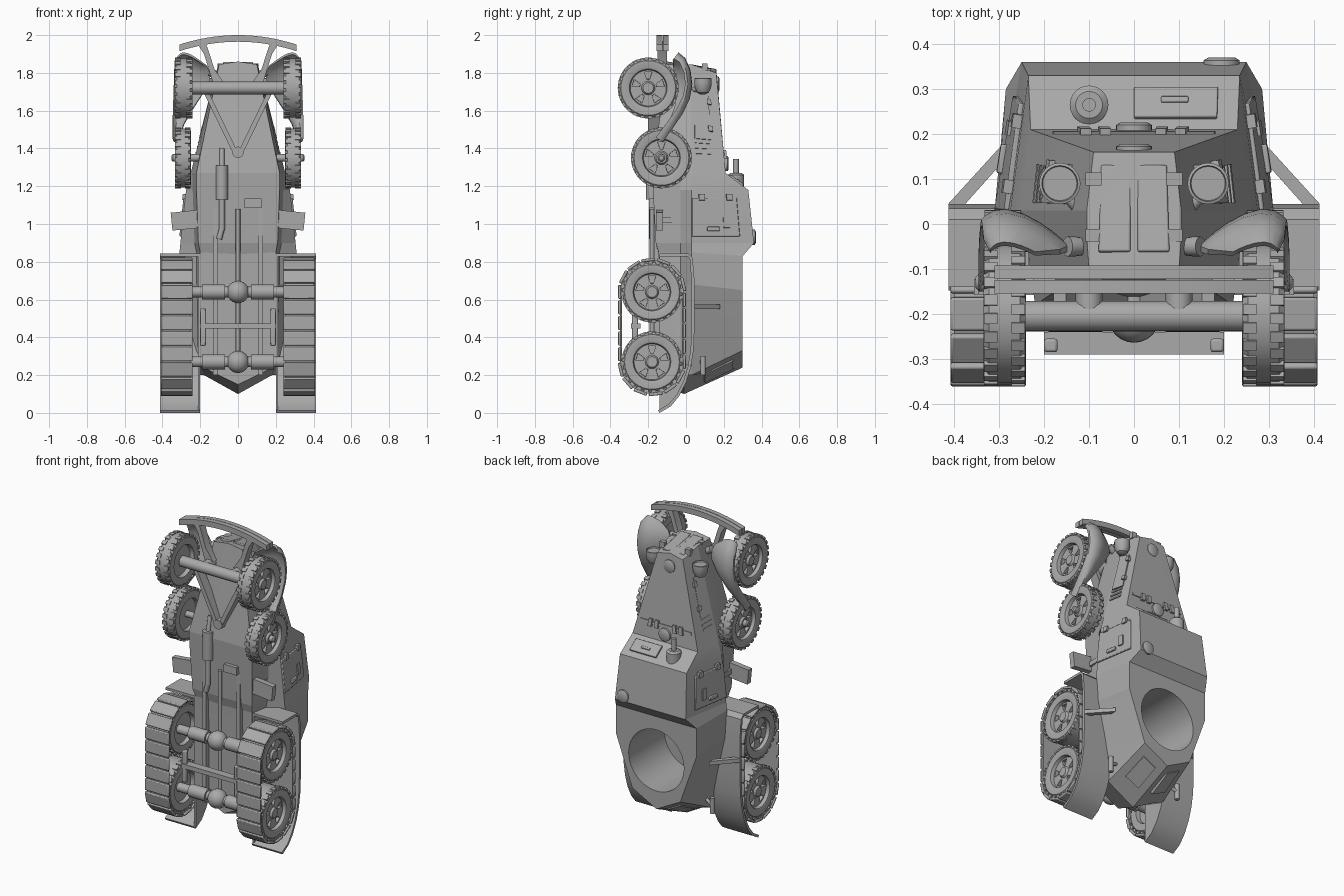
import bpy, bmesh, math
from mathutils import Vector as V, Matrix

cube = bpy.data.objects.get("Cube")
if cube:
    bpy.data.objects.remove(cube)

grey = bpy.data.materials.new("plain_grey")
grey.use_nodes = True
grey.diffuse_color = (0.4, 0.4, 0.4, 1)
grey.node_tree.nodes["Principled BSDF"].inputs["Base Color"].default_value = (0.4, 0.4, 0.4, 1)


def make(name, bm, mirror=False, bevel=0, sharp=0.6):
    """Finish a mesh: smooth with sharp edges, optional mirror and bevel."""
    bmesh.ops.recalc_face_normals(bm, faces=bm.faces)
    for f in bm.faces:
        f.smooth = True
    for e in bm.edges:
        e.smooth = e.calc_face_angle(0) < sharp
    me = bpy.data.meshes.new(name)
    bm.to_mesh(me)
    bm.free()
    me.materials.clear()
    me.materials.append(grey)
    ob = bpy.data.objects.new(name, me)
    bpy.context.collection.objects.link(ob)
    if bevel:
        mod = ob.modifiers.new("Bevel", 'BEVEL')
        mod.width, mod.segments = bevel, 2
    if mirror:
        ob.modifiers.new("Mirror", 'MIRROR')
    return ob


def loft_mesh(bm, rings, closed=False):
    vs = [[bm.verts.new(p) for p in r] for r in rings]
    n = len(vs[0])
    for a, b in zip(vs, vs[1:] + (vs[:1] if closed else [])):
        for i in range(n):
            bm.faces.new((a[i], a[(i + 1) % n], b[(i + 1) % n], b[i]))
    if not closed:
        bm.faces.new(vs[0])
        bm.faces.new(vs[-1])
    return vs


def loft(name, rings, mirror=False, closed=False, bevel=0):
    bm = bmesh.new()
    loft_mesh(bm, rings, closed)
    return make(name, bm, mirror, bevel)


def add_box(bm, c, s, rot=Matrix()):
    bmesh.ops.create_cube(bm, size=1, matrix=Matrix.Translation(c) @ rot.to_4x4() @ Matrix.Diagonal((*s, 1)))


def box(name, c, s, mirror=False, rot=Matrix(), bevel=0):
    bm = bmesh.new()
    add_box(bm, c, s, rot)
    return make(name, bm, mirror, bevel)


def lathe(name, prof, loc, axis, n=24, mirror=False):
    """Turn (radius, height) pairs round an axis."""
    q = V((0, 0, 1)).rotation_difference(V(axis))
    rings = [[V(loc) + q @ V((r * math.cos(2 * math.pi * i / n), r * math.sin(2 * math.pi * i / n), h))
              for i in range(n)] for r, h in prof]
    return loft(name, rings, mirror)


def rod(name, a, b, r, mirror=False, n=16):
    return lathe(name, [(r, 0), (r, (V(b) - V(a)).length)], a, V(b) - V(a), n, mirror)


def panel(name, face, u0, u1, v0, v1, t, mirror=False, bevel=0):
    """Plate lying on part of a four cornered face."""
    a, b, c, d = map(V, face)
    nrm = (b - a).cross(d - a).normalized()
    pts = [a.lerp(b, u).lerp(d.lerp(c, u), v) for u, v in ((u0, v0), (u1, v0), (u1, v1), (u0, v1))]
    return loft(name, [[p - nrm * .008 for p in pts], [p + nrm * t for p in pts]], mirror, bevel=bevel)


# Armoured hull: belly width and height, waist, top width and height, z of waist, top edge, top and belly centre
rows = [(.18, -.01, .2, .17, .3, .2, .33, .24, .1),
        (.2, -.14, .211, .181, .3, .248, .362, .281, .15),
        (.2, -.14, .31, .285, .3, .68, .65, .65, .67),
        (.2, -.145, .31, .285, .3, .85, .83, .83, .84),
        (.21, -.16, .305, .25, .36, .9, .9, .9, .9),
        (.22, -.175, .275, .235, .33, 1.18, 1.18, 1.18, 1.18),
        (.22, -.18, .25, .23, .21, 1.27, 1.27, 1.27, 1.27),
        (.1, -.1, .105, .09, .16, 1.845, 1.8, 1.82, 1.86)]
rings = []
for wb, yb, ww, wt, yt, zs, zt, zc, zb in rows:
    half = [(0, yb, zb), (wb, yb, zs), (min(wb + .02, ww), max(yb + .01, -.03), zs),
            (ww, .03, zs), (wt, yt, zt), (0, yt, zc)]
    rings.append(half + [(-x, y, z) for x, y, z in half[-2:0:-1]])
bm = bmesh.new()
vs = loft_mesh(bm, rings)
for ring in (vs[0], vs[-1]):
    bmesh.ops.connect_verts(bm, verts=[ring[0], ring[5]])
solid = make("hull_solid", bm)

# Round turret opening
cutter = rod("turret_cutter", (0, -.06, .55), (0, .5, .55), .195, n=48)
cut = solid.modifiers.new("Opening", 'BOOLEAN')
cut.operation, cut.object, cut.solver = 'DIFFERENCE', cutter, 'EXACT'
dg = bpy.context.evaluated_depsgraph_get()
bm = bmesh.new()
bm.from_mesh(solid.evaluated_get(dg).data)
bpy.data.objects.remove(cutter)
bpy.data.objects.remove(solid)
make("hull", bm, sharp=.16)

# Plates and fittings on the hull faces
R = [[V(p) for p in r] for r in rings]
side = (R[4][3], R[4][4], R[5][4], R[5][3])
panel("door", side, .0, .78, .12, .85, .01, True, .004)
panel("door_slit", side, .52, .62, .28, .52, .018, True)
panel("door_handle", side, .25, .45, .22, .3, .022, True, .004)
for u in (.12, .6):
    panel("door_hinge", side, u, u + .1, .8, .92, .02, True)
hood_side = (R[6][3], R[6][4], R[7][4], R[7][3])
panel("hood_side_hatch", hood_side, .1, .62, .32, .75, .005, True)
for v in (.4, .66):
    panel("hood_side_catch", hood_side, .55, .7, v, v + .05, .016, True)
for v in (.18, .23, .28):
    panel("louvre", hood_side, .1, .6, v, v + .02, .004, True)
hood = (R[6][6], R[7][6], R[7][4], R[6][4])
panel("hood_seam", hood, .17, .2, .06, .94, .005)
for v in (.2, .31, .62, .73):
    panel("hood_hinge", hood, .14, .23, v, v + .06, .014)
visor = (R[6][6], R[6][4], R[5][4], R[5][6])
panel("visor_flap", visor, .5, .9, .2, .75, .01, bevel=.003)
panel("visor_slit", visor, .63, .76, .45, .55, .016, bevel=.003)
nose = ((-.1, -.1, 1.85), (.1, -.1, 1.85), R[7][4], R[7][6])
for u in (.1, .54):
    panel("grille_door", nose, u, u + .36, .14, .88, .016, bevel=.004)
for x in (-.09, .09):
    for y in (.1, -.025):
        box("grille_hinge", (x, y, 1.83), (.035, .028, .04))
tail = (R[0][3], R[0][4], R[0][5], (0, .03, .11))
panel("tail_hatch", tail, .25, .8, .25, .75, .008, True)
panel("tail_hatch_handle", tail, .45, .55, .4, .6, .016, True)
for name, loc in (("filler_cap", (.195, .352, .93)), ("hood_cap", (0, .208, 1.32)), ("nose_cap", (0, .16, 1.74))):
    lathe(name, [(.04, 0), (.04, .012), (.03, .018)], loc, (0, 1, 0))

# Gun in the windscreen plate
lathe("gun_mount", [(.043, 0), (.043, .08), (.03, .09)], (-.1, .265, 1.18), (0, 0, 1))
rod("gun_barrel", (-.1, .265, 1.2), (-.1, .265, 1.345), .015)

# Headlights, small lamps and tail lamps
lathe("headlight", [(.01, -.055), (.03, -.045), (.043, -.02), (.046, .01), (.046, .03), (.04, .032), (.038, .024)],
      (.165, .09, 1.74), (0, 0, 1), mirror=True)
rod("headlight_bracket", (.09, 0, 1.7), (.165, .08, 1.72), .014, True)
lathe("small_lamp", [(.018, 0), (.022, .03), (.022, .05)], (.105, -.05, 1.78), (1, 0, .6), 16, True)
rod("tail_lamp_arm", (.19, .08, .28), (.25, .09, .25), .01, True)
rod("tail_lamp", (.25, .09, .2), (.25, .09, .3), .014, True)


def guard(name, pts, spans, thick, inner=0, outer=0):
    """Sweep a strip along a y, z path, its edges drooping."""
    rings = []
    for i, (y, z) in enumerate(pts):
        a, b = pts[max(i - 1, 0)], pts[min(i + 1, len(pts) - 1)]
        d = V((0, b[0] - a[0], b[1] - a[1])).normalized()
        n = V((0, d.z, -d.y))
        x0, x1 = spans[i]
        k = (x1 - x0) / .19
        top = [V((x0 + (x1 - x0) * u, y, z)) + n * (inner * k * (1 - u) ** 2 + outer * u ** 6)
               for u in (0, .15, .3, .5, .7, .85, .95, 1)]
        rings.append(top + [p + n * thick for p in reversed(top)])
    return loft(name, rings, True)


# Rear mudguards with inner walls and stays
path = [(-.14, .845), (.01, .845), (.035, .82), (.045, .7), (.045, .45), (.04, .33), (.025, .24), (0, .16),
        (-.035, .09), (-.08, .035), (-.14, 0)]
guard("rear_mudguard", path, [(.2, .413)] * len(path), .016)
loft("mudguard_inner_wall", [[(x, y, z) for y, z in path] for x in (.2, .212)], True)
loft("mudguard_stay", [[(.29, .18, z), (.413, .045, z), (.375, .045, z), (.29, .14, z)] for z in (.55, .575)], True)

# Front mudguards sweeping out to a narrow tail beside the spare wheels
path = [(-.12, 1.43), (-.06, 1.51), (-.01, 1.58), (.03, 1.66), (.045, 1.74), (.035, 1.82), (.005, 1.885), (-.035, 1.915)]
spans = [(.315, .346), (.285, .346), (.24, .345), (.19, .342), (.155, .34), (.145, .338), (.165, .335), (.22, .32)]
guard("front_mudguard", path, spans, -.014, -.085, -.035)


# Wheels: tyre, dished disc with five openings, and tread lugs
def wheel(name, x, y, z, w, lugs=24):
    prof = [(.01, w - .012), (.028, w - .012), (.036, w - .025), (.095, w - .025), (.1, w - .004), (.11, w),
            (.145, w), (.157, w - .012), (.157, .012 - w), (.145, -w), (.1, -w), (.095, .025 - w), (.01, .025 - w)]
    n = 30
    bm = bmesh.new()
    loft_mesh(bm, [[(x + h, y + r * math.cos(2 * math.pi * i / n), z + r * math.sin(2 * math.pi * i / n))
                    for i in range(n)] for r, h in prof])
    bmesh.ops.recalc_face_normals(bm, faces=bm.faces)
    bm.faces.ensure_lookup_table()
    holes = [bm.faces[2 * n + i] for i in range(n) if i % 6 < 3]
    bmesh.ops.inset_region(bm, faces=holes, thickness=.01, depth=0)
    bmesh.ops.inset_region(bm, faces=holes, thickness=.001, depth=-.02)
    for i in range(lugs):
        for s in (-1, 1):
            a = 2 * math.pi * (i + s / 4) / lugs
            c = (x + s * (w - .016), y + .155 * math.cos(a), z + .155 * math.sin(a))
            add_box(bm, c, (.03, .012, .024), Matrix.Rotation(a, 4, 'X'))
    make(name, bm, True)


wheel("front_wheel", .288, -.2, 1.72, .047)
wheel("spare_wheel", .292, -.13, 1.35, .042)
lathe("spare_hub", [(.02, 0), (.02, .025), (.012, .032)], (.32, -.13, 1.35), (1, 0, 0), 12, True)
rod("spare_mount", (.15, -.13, 1.35), (.27, -.13, 1.35), .02, True)
for name, z in (("rear_wheel", .27), ("middle_wheel", .64)):
    wheel(name, .325, -.18, z, .075)
    rod("axle_tube", (-.28, -.2, z), (.28, -.2, z), .028)
    rod("axle_sleeve", (.07, -.2, z), (.19, -.2, z), .04, True)
    lathe("differential", [(.058 * math.sin(t * math.pi / 12) + .001, -.058 * math.cos(t * math.pi / 12))
                           for t in range(13)], (0, -.205, z), (1, 0, 0))


# Tracks round each rear wheel pair
def track_point(s, r):
    """Point and angle on a loop, s from 0 to 1."""
    arc, flat = math.pi * r, .37
    k, d = divmod(s * 2 * (arc + flat), arc + flat)
    back = int(k) % 2
    if d < arc:
        a = d / r + back * math.pi
        return -.18 + r * math.cos(a), (.27 if back else .64) + r * math.sin(a), a
    d -= arc
    return -.18 + (r if back else -r), (.27 + d if back else .64 - d), math.pi * (1 - back)


band = []
for i in range(64):
    y, z, a = track_point(i / 64, .16)
    band.append([(x, y + dr * math.cos(a), z + dr * math.sin(a))
                 for x, dr in ((.25, 0), (.4, 0), (.4, .01), (.25, .01))])
loft("track_band", band, True, True)
bm = bmesh.new()
for i in range(22):
    y, z, a = track_point((i + .5) / 22, .171)
    add_box(bm, (.324, y, z), (.168, .016, .074), Matrix.Rotation(a, 4, 'X'))
make("track_pads", bm, True, .005)

# Suspension and drive line
box("rocker_beam", (.185, -.27, .455), (.03, .03, .2), True, bevel=.006)
box("cross_beam", (0, -.265, .46), (.4, .05, .028))
rod("drive_shaft", (0, -.18, .3), (0, -.18, 1.08), .012)
box("chassis_rail", (.12, -.145, .75), (.025, .05, 1.1), True)
box("gearbox_bracket", (.08, -.175, 1.11), (.09, .04, .05))
rod("front_axle", (-.25, -.205, 1.72), (.25, -.205, 1.72), .034)
rod("front_axle_bracket", (.1, -.1, 1.72), (.1, -.2, 1.72), .03, True)
loft("v_frame", [[(x + dx, y, z) for dx, y in ((-.014, -.2), (.014, -.2), (.014, -.14), (-.014, -.14))]
                 for x, z in ((.165, 1.69), (.01, 1.37))], True)
rod("frame_pivot", (0, -.205, 1.38), (0, -.13, 1.38), .03)

# Exhaust
rod("exhaust_muffler", (-.085, -.18, 1.13), (-.085, -.18, 1.31), .032)
rod("exhaust_front_pipe", (-.085, -.18, 1.3), (-.085, -.16, 1.4), .013)
rod("exhaust_pipe", (-.085, -.18, 1.14), (-.085, -.18, .97), .015)
rod("exhaust_tip", (-.085, -.18, .975), (-.1, -.18, .92), .015)

# Side steps
box("side_step", (.277, -.14, 1.02), (.15, .035, .095), True, Matrix.Rotation(.1, 4, 'Y'))
box("step_arm", (.22, -.09, 1.02), (.03, .1, .03), True)

# Curved front bumper on two arms
for name, y in (("lower_bumper_rail", -.14), ("upper_bumper_rail", -.107)):
    loft(name, [[(x, y + dy, 2 - .05 * (x / .31) ** 2 + dz) for dy, dz in
                 ((-.015, -.035), (.015, -.035), (.015, 0), (-.015, 0))]
                for x in (i * .031 for i in range(-10, 11))])
loft("bumper_arm", [[(x + dx, y, z) for dx, y in ((-w, -.15), (w, -.15), (w, -.1), (-w, -.1))]
                    for x, z, w in ((.2, 1.97, .025), (.165, 1.9, .015), (.14, 1.82, .015), (.1, 1.74, .03))], True)
